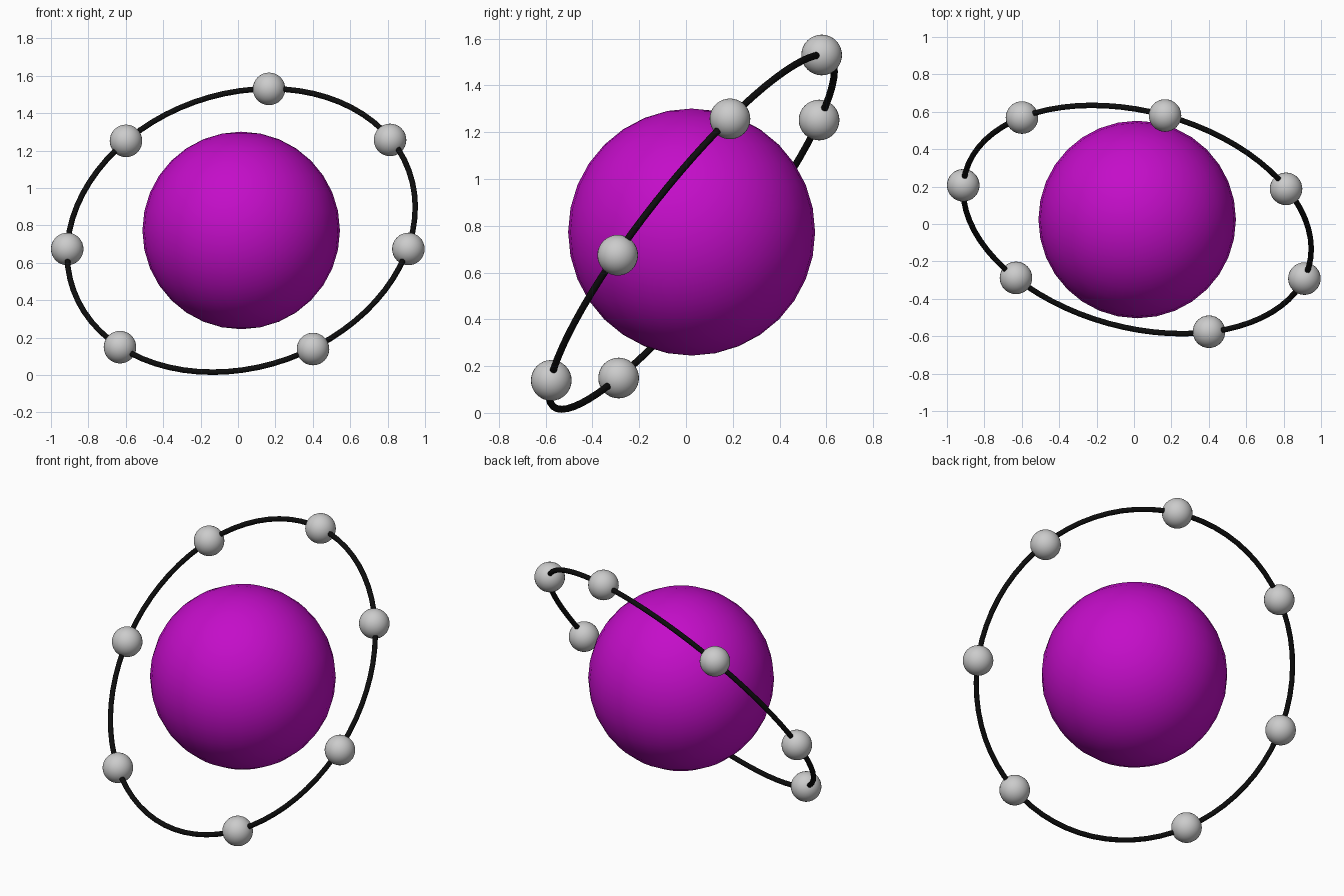
import bpy
from mathutils import Vector

if "Cube" in bpy.data.objects:
    bpy.data.objects.remove(bpy.data.objects["Cube"])

CENTRE = Vector((0.017, 0.024, 0.773))
RING_AXIS = Vector((-0.211, -0.768, 0.606))
RING_RADIUS = 0.952
TUBE_RADIUS = 0.015
BEAD_RADIUS = 0.087


def material(name, rgb):
    mat = bpy.data.materials.new(name)
    mat.diffuse_color = (*rgb, 1.0)
    mat.use_nodes = True
    mat.node_tree.nodes["Principled BSDF"].inputs["Base Color"].default_value = mat.diffuse_color
    return mat


purple = material("purple", (0.55, 0.004, 0.58))
grey = material("light grey", (0.60, 0.60, 0.60))
black = material("black", (0.004, 0.004, 0.004))


def finish(name, mat):
    obj = bpy.context.object
    obj.name = name
    obj.data.materials.append(mat)
    bpy.ops.object.shade_smooth()
    return obj


def ball(name, centre, radius, mat):
    bpy.ops.mesh.primitive_uv_sphere_add(segments=32, ring_count=16,
                                         radius=radius, location=centre)
    return finish(name, mat)


# Large central ball
ball("central_ball", CENTRE, 0.528, purple)

# Thin tilted orbit ring around the ball
bpy.ops.mesh.primitive_torus_add(
    major_segments=72, minor_segments=12,
    major_radius=RING_RADIUS, minor_radius=TUBE_RADIUS,
    location=CENTRE, rotation=RING_AXIS.to_track_quat('Z', 'Y').to_euler())
finish("orbit_ring", black)

# Seven small balls threaded on the ring, with a wider gap at the bottom
beads = [
    (0.166, 0.580, 1.530),
    (0.813, 0.188, 1.257),
    (0.911, -0.292, 0.674),
    (0.401, -0.576, 0.139),
    (-0.631, -0.288, 0.149),
    (-0.913, 0.207, 0.674),
    (-0.599, 0.569, 1.252),
]
for i, pos in enumerate(beads, 1):
    ball(f"small_ball_{i}", pos, BEAD_RADIUS, grey)
